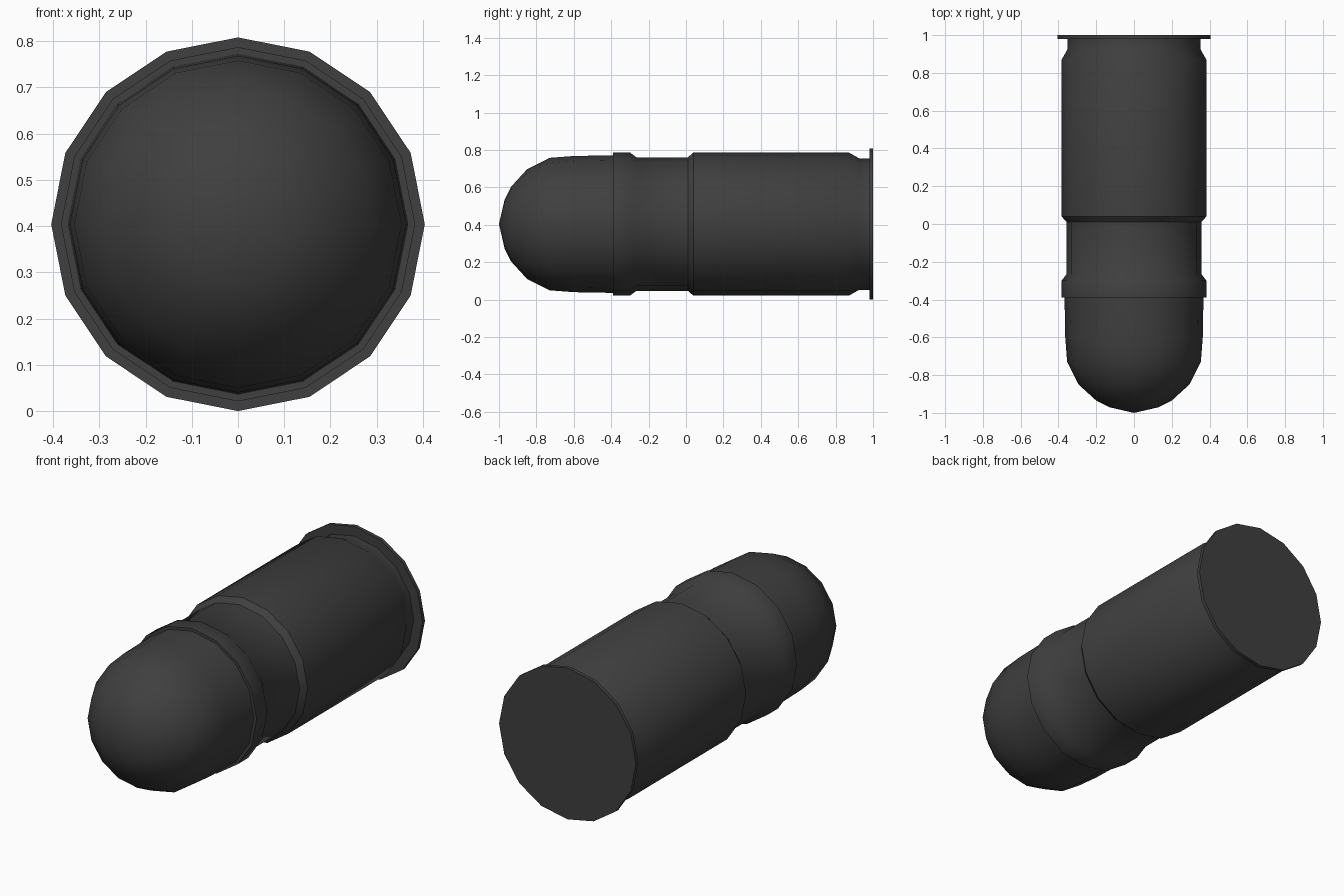
import bpy
import bmesh
from math import radians, tau
from mathutils import Vector

SIDES = 16
RIM_RADIUS = 0.404

default_cube = bpy.data.objects.get("Cube")
if default_cube:
    bpy.data.objects.remove(default_cube, do_unlink=True)

# Single dark finish shared by every part
dark = bpy.data.materials.new("dark_grey")
dark.use_nodes = True
colour = (0.05, 0.05, 0.05, 1)
dark.diffuse_color = colour
shader = next(n for n in dark.node_tree.nodes if n.type == 'BSDF_PRINCIPLED')
shader.inputs["Base Color"].default_value = colour
shader.inputs["Roughness"].default_value = 0.6


def lathe(name, profile):
    """Spin (radius, y) points around the long axis into a closed solid."""
    bm = bmesh.new()
    verts = [bm.verts.new((0, y, r)) for r, y in profile]
    edges = [bm.edges.new(pair) for pair in zip(verts, verts[1:])]
    bmesh.ops.spin(bm, geom=verts + edges, cent=(0, 0, 0), axis=Vector((0, 1, 0)),
                   angle=tau, steps=SIDES, use_merge=True)
    bmesh.ops.remove_doubles(bm, verts=bm.verts, dist=0.0005)
    bmesh.ops.recalc_face_normals(bm, faces=bm.faces)
    mesh = bpy.data.meshes.new(name)
    bm.to_mesh(mesh)
    bm.free()
    mesh.materials.append(dark)
    obj = bpy.data.objects.new(name, mesh)
    obj.location.z = RIM_RADIUS
    bpy.context.collection.objects.link(obj)
    bpy.ops.object.select_all(action='DESELECT')
    obj.select_set(True)
    bpy.context.view_layer.objects.active = obj
    bpy.ops.object.shade_smooth_by_angle(angle=radians(39))
    return obj


# Rounded nose, seated in the mouth of the casing
lathe("nose", [(0, -1), (0.13, -0.97), (0.2, -0.935), (0.293, -0.85),
               (0.354, -0.73), (0.364, -0.6), (0.368, -0.38), (0, -0.38)])

# Casing: mouth collar, narrow neck, main body and extractor groove
lathe("casing", [(0, -0.39), (0.383, -0.39), (0.383, -0.3), (0.357, -0.265),
                 (0.357, 0.01), (0.383, 0.04), (0.383, 0.87), (0.352, 0.925),
                 (0.352, 0.985), (0, 0.985)])

# Thin flange at the back
lathe("base_rim", [(0, 0.98), (RIM_RADIUS, 0.98), (RIM_RADIUS, 1), (0, 1)])
